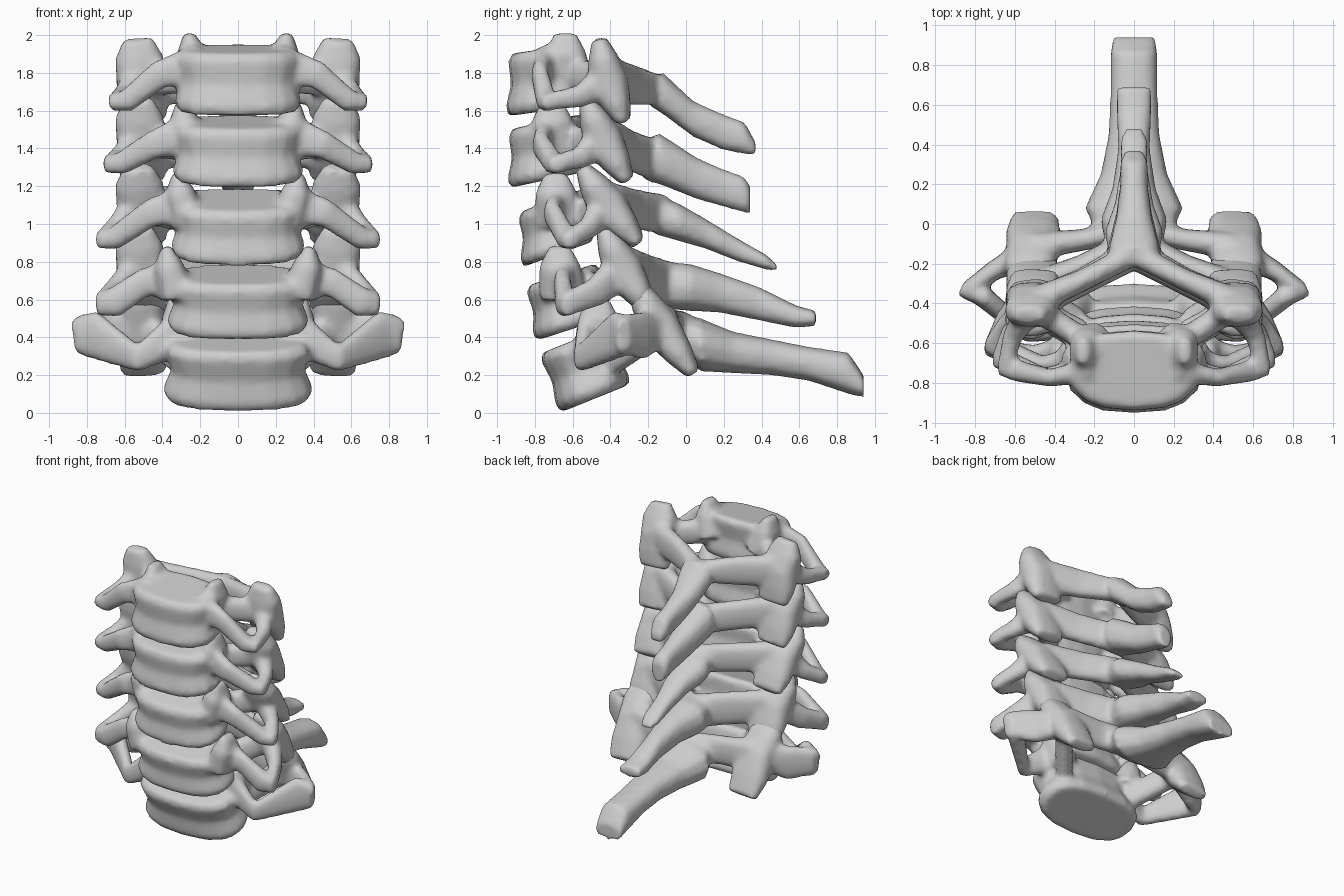
import bpy
import bmesh
from math import cos, sin, pi, radians
from mathutils import Vector

if "Cube" in bpy.data.objects:
    bpy.data.objects.remove(bpy.data.objects["Cube"], do_unlink=True)

bone = bpy.data.materials.new("bone_grey")
bone.use_nodes = True
colour = (0.62, 0.62, 0.62, 1)
bone.diffuse_color = colour
bone.node_tree.nodes["Principled BSDF"].inputs["Base Color"].default_value = colour

X, Y, Z = Vector((1, 0, 0)), Vector((0, 1, 0)), Vector((0, 0, 1))


def ring(centre, u, v, sides=12, power=0.8):
    """Softly squared ellipse spanned by the half axes u and v."""
    def bulge(k):
        return abs(k) ** power * (1 if k > 0 else -1)
    angles = [2 * pi * i / sides for i in range(sides)]
    return [centre + u * bulge(cos(a)) + v * bulge(sin(a)) for a in angles]


def loft(bm, rings):
    """Closed skin over a row of rings."""
    rows = [[bm.verts.new(p) for p in r] for r in rings]
    n = len(rows[0])
    for low, high in zip(rows, rows[1:]):
        for i in range(n):
            j = (i + 1) % n
            bm.faces.new((low[i], low[j], high[j], high[i]))
    bm.faces.new(rows[0][::-1])
    bm.faces.new(rows[-1])


def limb(bm, stations, up=Z):
    """Mirrored pair of limbs; a station is (point, side radius, up radius)."""
    for side in (1, -1):
        pts = [Vector((p[0] * side, p[1], p[2])) for p, _, _ in stations]
        rings = []
        for i, (_, a, b) in enumerate(stations):
            t = (pts[min(i + 1, len(pts) - 1)] - pts[max(i - 1, 0)]).normalized()
            u = t.cross(up).normalized()
            rings.append(ring(pts[i], u * a, u.cross(t) * b))
        loft(bm, rings)


def vertebra(name, front_top, front_low, tilt, width, lip, elbow, tip,
             facet_top, facet_low, spine, wing=0.06):
    bm = bmesh.new()
    back = Vector((0, cos(radians(tilt)), sin(radians(tilt))))
    top, low = Vector((0, *front_top)), Vector((0, *front_low))
    middle = (top + low) / 2
    depth = 0.41

    # body: waisted drum leaning with the tilt
    drum = []
    for t, scale in ((0, 0.9), (0.12, 1), (0.5, 0.91), (0.85, 1.03), (1, 0.95)):
        centre = top.lerp(low, t) + back * depth / 2
        drum.append(ring(centre, X * width * scale, back * depth / 2 * scale, 16))
    loft(bm, drum)

    # raised lips at the sides of the body
    lip = Vector(lip)
    limb(bm, [(lip + Vector((-0.06, 0.02, -0.26)), 0.1, 0.13),
              (lip + Vector((-0.01, 0, -0.1)), 0.08, 0.11),
              (lip, 0.03, 0.06)], Y)

    # articular pillars with slanted ends
    head, foot = Vector((0.53, *facet_top)), Vector((0.5, *facet_low))
    waist = (head + foot) / 2 + Vector((0, -0.02, 0))
    limb(bm, [(head, 0.08, 0.04),
              (head.lerp(waist, 0.45), 0.13, 0.08),
              (waist, 0.13, 0.11),
              (foot.lerp(waist, 0.45), 0.14, 0.08),
              (foot, 0.12, 0.04)], Y)

    # transverse processes: front bar, rear bar and pedicle around an opening
    tip = Vector(tip)
    front_y = middle.y + 0.17
    bend = Vector((elbow[0], front_y, elbow[1]))
    limb(bm, [(Vector((lip.x - 0.06, front_y + 0.04, lip.z - 0.17)), 0.06, 0.12),
              (bend, 0.045, 0.075),
              (tip + Vector((-0.06, -0.02, 0)), 0.055, wing),
              (tip + Vector((0.03, 0, -0.01)), 0.04, wing * 0.7)])
    limb(bm, [(tip, 0.04, wing * 0.8),
              (tip.lerp(waist, 0.5) + Vector((0.03, 0, -0.03)), 0.05, wing),
              (waist, 0.08, 0.1)])
    root = middle + back * depth * 0.87 + X * (width - 0.09)
    limb(bm, [(root, 0.06, 0.09), (waist, 0.06, 0.09)])

    # laminae closing the canal behind
    y, high, deep, _ = spine[0]
    ridge = Vector((0, y + 0.05, (high + deep) / 2))
    half = (high - deep) / 2
    limb(bm, [(waist + Vector((-0.02, 0.03, 0)), 0.07, 0.12),
              (waist.lerp(ridge, 0.5), 0.055, max(half, 0.11)),
              (ridge, 0.06, half)])

    # spinous process
    loft(bm, [ring(Vector((0, y, (a + b) / 2)), X * w, Z * (a - b) / 2)
              for y, a, b, w in spine])

    bmesh.ops.recalc_face_normals(bm, faces=bm.faces)
    mesh = bpy.data.meshes.new(name)
    bm.to_mesh(mesh)
    bm.free()
    mesh.materials.append(bone)
    obj = bpy.data.objects.new(name, mesh)
    bpy.context.scene.collection.objects.link(obj)

    # fuse the parts and soften the joins
    fuse = obj.modifiers.new("fuse", "REMESH")
    fuse.mode = "VOXEL"
    fuse.voxel_size = 0.02
    fuse.use_smooth_shade = True
    soften = obj.modifiers.new("soften", "SMOOTH")
    soften.factor = 0.5
    soften.iterations = 5


vertebra("first_vertebra", (-0.94, 1.9), (-0.95, 1.57), 8, 0.33,
         lip=(0.26, -0.64, 2.01), elbow=(0.42, 1.79), tip=(0.65, -0.72, 1.65),
         facet_top=(-0.46, 1.98), facet_low=(-0.33, 1.54),
         spine=[(-0.2, 1.79, 1.63, 0.09), (-0.12, 1.8, 1.58, 0.13),
                (0.04, 1.65, 1.46, 0.09), (0.2, 1.58, 1.39, 0.07),
                (0.31, 1.54, 1.37, 0.07), (0.37, 1.43, 1.36, 0.05)])

vertebra("second_vertebra", (-0.94, 1.5), (-0.94, 1.19), 12, 0.34,
         lip=(0.3, -0.71, 1.65), elbow=(0.45, 1.42), tip=(0.68, -0.68, 1.32),
         facet_top=(-0.53, 1.66), facet_low=(-0.31, 1.23),
         spine=[(-0.22, 1.45, 1.23, 0.1), (-0.14, 1.48, 1.21, 0.14),
                (0.06, 1.35, 1.13, 0.09), (0.2, 1.29, 1.09, 0.07),
                (0.31, 1.25, 1.06, 0.07), (0.34, 1.2, 1.05, 0.06)])

vertebra("third_vertebra", (-0.89, 1.06), (-0.87, 0.77), 20, 0.35,
         lip=(0.32, -0.69, 1.27), elbow=(0.46, 1.06), tip=(0.72, -0.61, 0.92),
         facet_top=(-0.55, 1.3), facet_low=(-0.25, 0.9),
         spine=[(-0.18, 1.16, 0.95, 0.12), (-0.04, 1.11, 0.91, 0.15),
                (0.1, 1.03, 0.87, 0.1), (0.28, 0.92, 0.8, 0.07),
                (0.42, 0.84, 0.76, 0.07), (0.48, 0.79, 0.75, 0.05)])

vertebra("fourth_vertebra", (-0.85, 0.67), (-0.8, 0.38), 18, 0.37,
         lip=(0.38, -0.67, 0.88), elbow=(0.5, 0.69), tip=(0.72, -0.62, 0.58),
         facet_top=(-0.44, 0.98), facet_low=(-0.19, 0.54),
         spine=[(-0.13, 0.8, 0.55, 0.14), (0.02, 0.79, 0.54, 0.17),
                (0.18, 0.74, 0.53, 0.11), (0.38, 0.67, 0.49, 0.08),
                (0.58, 0.57, 0.45, 0.09), (0.69, 0.54, 0.46, 0.09)], wing=0.08)

vertebra("fifth_vertebra", (-0.78, 0.31), (-0.67, 0.0), 22, 0.39,
         lip=(0.34, -0.47, 0.61), elbow=(0.53, 0.29), tip=(0.84, -0.33, 0.42),
         facet_top=(-0.28, 0.7), facet_low=(0.04, 0.21),
         spine=[(-0.07, 0.54, 0.32, 0.18), (0.08, 0.5, 0.22, 0.25),
                (0.25, 0.43, 0.21, 0.17), (0.45, 0.39, 0.2, 0.13),
                (0.65, 0.35, 0.17, 0.12), (0.86, 0.32, 0.1, 0.12),
                (0.94, 0.2, 0.08, 0.11)], wing=0.13)
